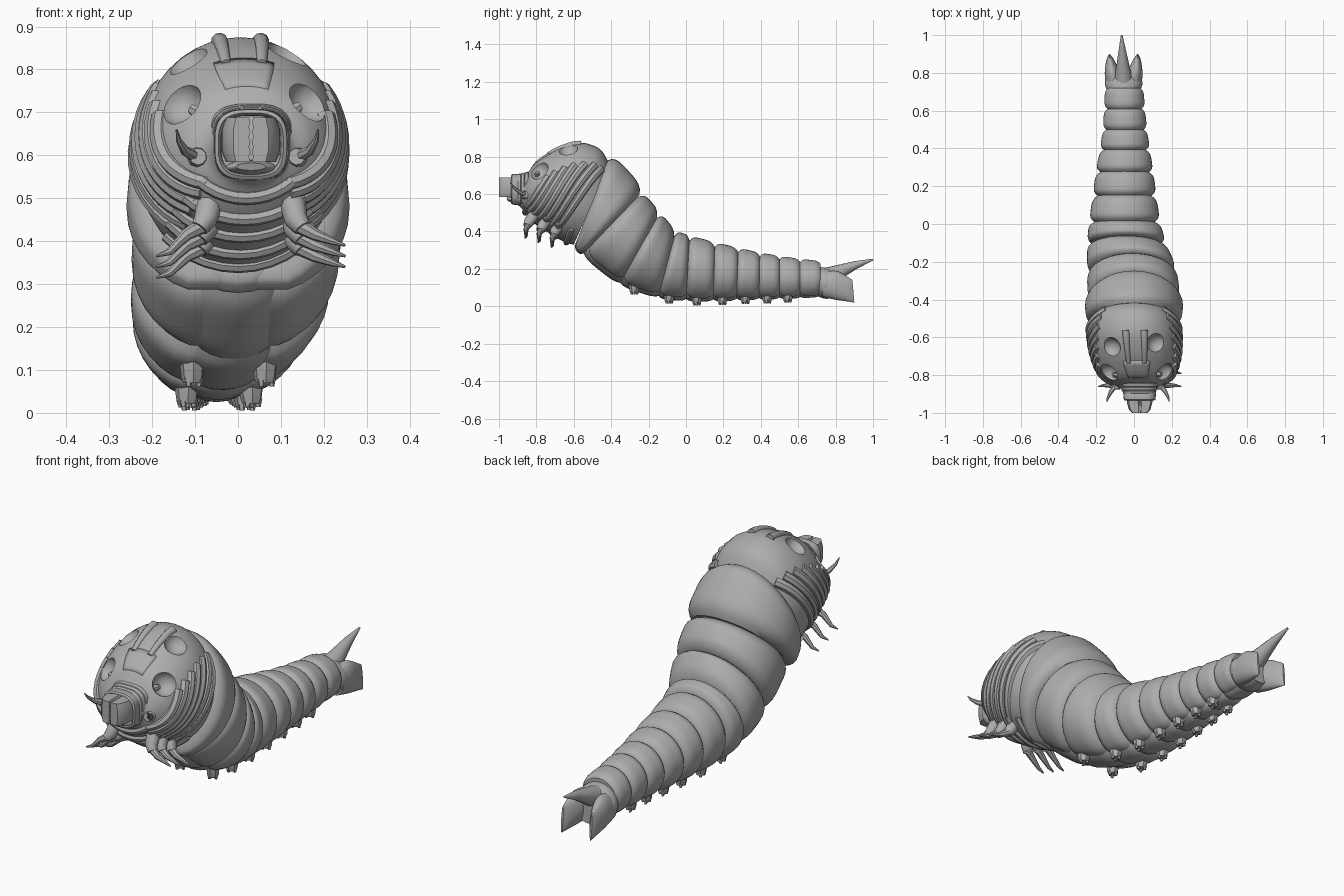
import bpy, bmesh, math
from mathutils import Vector

cube = bpy.data.objects.get("Cube")
if cube:
    bpy.data.objects.remove(cube, do_unlink=True)

skin = bpy.data.materials.new("grey skin")
skin.use_nodes = True
tone = (0.42, 0.42, 0.42, 1)
skin.diffuse_color = tone
skin.node_tree.nodes["Principled BSDF"].inputs["Base Color"].default_value = tone


def finish(name, bm, angle=40):
    """Turn a bmesh into a shaded, coloured object."""
    bmesh.ops.recalc_face_normals(bm, faces=bm.faces)
    mesh = bpy.data.meshes.new(name)
    bm.to_mesh(mesh)
    bm.free()
    obj = bpy.data.objects.new(name, mesh)
    bpy.context.collection.objects.link(obj)
    mesh.materials.append(skin)
    smooth(obj, angle)
    return obj


def smooth(obj, angle):
    bpy.ops.object.select_all(action="DESELECT")
    obj.select_set(True)
    bpy.context.view_layer.objects.active = obj
    bpy.ops.object.shade_smooth_by_angle(angle=math.radians(angle))


def skin_rings(name, rings, angle=40):
    """Bridge equal rings of points and cap both ends."""
    bm = bmesh.new()
    loops = [[bm.verts.new(p) for p in ring] for ring in rings]
    n = len(loops[0])
    for a, b in zip(loops, loops[1:]):
        for i in range(n):
            j = (i + 1) % n
            bm.faces.new((a[i], a[j], b[j], b[i]))
    bm.faces.new(loops[0])
    bm.faces.new(loops[-1])
    return finish(name, bm, angle)


# A section is (top y, top z, bottom y, bottom z, half width, centre x)
def mix(a, b, t):
    return [p + (q - p) * t for p, q in zip(a, b)]


def on_section(sec, a, scale=1, floor=-1):
    yt, zt, yb, zb, hw, cx = sec
    s = max(math.sin(a), floor) * scale
    return Vector((cx + hw * scale * math.cos(a),
                   (yt + yb) / 2 + (yt - yb) / 2 * s,
                   (zt + zb) / 2 + (zt - zb) / 2 * s))


def section_ring(sec, scale=1, floor=-1, n=40):
    return [on_section(sec, math.tau * i / n, scale, floor) for i in range(n)]


def spline(secs, u):
    """Smooth section between the listed ones."""
    i = min(max(int(u), 0), len(secs) - 2)
    t = u - i
    p0, p1 = secs[max(i - 1, 0)], secs[i]
    p2, p3 = secs[i + 1], secs[min(i + 2, len(secs) - 1)]
    return [b + t * (c - a + t * (2*a - 5*b + 4*c - d + t * (3*(b - c) + d - a))) / 2
            for a, b, c, d in zip(p0, p1, p2, p3)]


def loft(name, secs, steps=4):
    count = (len(secs) - 1) * steps
    return skin_rings(name, [section_ring(spline(secs, i / steps)) for i in range(count + 1)])


def horn(name, points, radius, tip=0.1, n=10):
    """Tapered tube through a path."""
    pts = [Vector(p) for p in points]
    rings = []
    for i, p in enumerate(pts):
        d = (pts[min(i + 1, len(pts) - 1)] - pts[max(i - 1, 0)]).normalized()
        u = d.orthogonal().normalized() if i == 0 else (u - d * u.dot(d)).normalized()
        v = d.cross(u)
        r = radius * (1 + (tip - 1) * i / (len(pts) - 1))
        rings.append([p + r * (u * math.cos(math.tau * k / n) + v * math.sin(math.tau * k / n))
                      for k in range(n)])
    return skin_rings(name, rings)


# Body segments between joint sections, from neck to tail
joints = [
    (-.41, .80, -.60, .31, .23, 0),
    (-.235, .61, -.56, .27, .24, 0),
    (-.14, .50, -.36, .11, .235, -.01),
    (-.055, .40, -.15, .04, .205, -.04),
    (.02, .375, 0, .025, .185, -.05),
    (.155, .34, .145, .025, .165, -.05),
    (.28, .31, .27, .03, .15, -.05),
    (.395, .285, .39, .035, .13, -.048),
    (.5, .267, .5, .038, .115, -.048),
    (.61, .252, .61, .042, .106, -.05),
    (.72, .24, .72, .05, .1, -.052)]
for k, (front, back) in enumerate(zip(joints, joints[1:])):
    swell = 1.1 if k == 0 else 1.02
    shell, belly = [], []
    for i in range(13):
        t = i / 12
        bulge = swell * (1 - 0.16 * abs(2 * t - 1) ** 4)
        sec = mix(front, back, t)
        shell.append(section_ring(sec, bulge, -0.88))
        yt, zt, yb, zb, hw, cx = sec
        plate = ((yt + yb) / 2, (zt + zb) / 2, yb, zb, hw * 0.55, cx)
        belly.append(section_ring(plate, bulge / swell, n=24))
    skin_rings(f"body_segment_{k}", shell)
    skin_rings(f"belly_plate_{k}", belly)
    # Paired stubby feet under the segments
    if 2 <= k <= 8:
        foot = mix(front, back, 0.4)
        for side in (-1, 1):
            x, y, z = foot[5] + side * foot[4] * 0.38, foot[2], foot[3]
            horn(f"stub_foot_{k}_{side}", [(x, y, z + .04), (x, y, z), (x, y, z - .012)], .03, .7, 7)
            for c in range(3):
                a = math.tau * c / 3
                px, py = x + .016 * math.cos(a), y + .016 * math.sin(a)
                horn(f"foot_hook_{k}_{side}_{c}", [(px, py, z), (px, py, z - .02)], .01, .6, 5)

# Tail: root, two side blades and the upper spike
loft("tail_root", [(.70, .21, .70, .055, .085, -.055), (.75, .205, .75, .04, .1, -.055),
                   (.81, .18, .81, .05, .075, -.055)])
for side in (-1, 1):
    c = -.055
    loft(f"tail_blade_{side}", [(.73, .18, .73, .05, .045, c + side * .05),
                                (.80, .19, .80, .035, .04, c + side * .06),
                                (.86, .16, .87, .025, .022, c + side * .07),
                                (.89, .14, .9, .02, .005, c + side * .075)])
horn("tail_spike", [(-.055, .74, .15), (-.058, .82, .185), (-.062, .91, .222), (-.065, 1, .25)], .055, .08, 14)

# Head
head_secs = [
    (-.41, .76, -.60, .33, .22, 0),
    (-.46, .84, -.64, .34, .237, 0),
    (-.56, .875, -.70, .37, .235, .005),
    (-.66, .855, -.76, .41, .222, .01),
    (-.75, .81, -.82, .45, .195, .015),
    (-.81, .765, -.86, .50, .15, .02),
    (-.85, .71, -.885, .53, .1, .025),
    (-.90, .70, -.915, .55, .08, .028)]
head = loft("head", head_secs, 6)


def on_head(u, degrees, scale=1):
    return on_section(spline(head_secs, u), math.radians(degrees), scale)


# Four eye hollows, cut from the head
eyes = [(4.5, 146), (4.45, 36), (2.9, 124), (2.7, 62)]
bm = bmesh.new()
for u, a in eyes:
    made = bmesh.ops.create_uvsphere(bm, u_segments=20, v_segments=12, radius=.056)
    bmesh.ops.translate(bm, verts=made["verts"], vec=on_head(u, a, 1.09))
cutter = finish("eye_cutter", bm)
cutter.hide_render = True
cut = head.modifiers.new("eye hollows", "BOOLEAN")
cut.operation, cut.object, cut.solver = "DIFFERENCE", cutter, "EXACT"
bpy.context.view_layer.objects.active = head
bpy.ops.object.modifier_apply(modifier=cut.name)
bpy.data.objects.remove(cutter, do_unlink=True)
smooth(head, 35)
for k, (u, a) in enumerate(eyes[:2]):
    horn(f"pupil_{k}", [on_head(u, a, .75), on_head(u, a, .86), on_head(u, a, .9)], .016, .6, 6)

# Brow plate and crown ridges
bm = bmesh.new()
grid = [[bm.verts.new(on_head(3.7 + i * .28, 70 + j * 5, 1.015)) for j in range(9)] for i in range(6)]
for p, q in zip(grid, grid[1:]):
    for j in range(8):
        bm.faces.new((p[j], p[j + 1], q[j + 1], q[j]))
brow = finish("brow_plate", bm)
brow.modifiers.new("thickness", "SOLIDIFY").thickness = .016
for a in (78, 102):
    horn(f"crown_ridge_{a}", [on_head(2 + i * .3, a, .985) for i in range(7)], .02, .6)

# Cheek folds sweeping forward and down, mirrored
for k in range(7):
    for side in (-1, 1):
        path = []
        for i in range(15):
            t = i / 14
            a = 48 - 5 * k - (105 - 6 * k) * t
            path.append(on_head(.5 + .5 * k + 1.5 * t, a if side > 0 else 180 - a,
                                .95 + .045 * math.sin(math.pi * t)))
        horn(f"cheek_fold_{k}_{side}", path, .024, .75, 8)

# Throat wrinkles
for k in range(5):
    horn(f"throat_wrinkle_{k}", [on_head(1 + k, 225 + 9 * i, .99) for i in range(11)], .017, 1, 8)


# Mouth: wrinkled snout rings and a squared lip
def squared(a, w, h, y):
    c, s = math.cos(a), math.sin(a)
    return Vector((.03 + w * math.copysign(abs(c) ** .65, c), y, .625 + h * math.copysign(abs(s) ** .65, s)))


def lip(name, profile):
    skin_rings(name, [[squared(math.tau * i / 36, r, r * .97, y) for i in range(36)] for r, y in profile])


for k in range(3):
    y = -.86 - .02 * k
    lip(f"snout_ring_{k}", [(.07, y + .03), (.098 - .005 * k, y + .015), (.094 - .005 * k, y), (.07, y - .01)])
lip("mouth_lip", [(.07, -.87), (.086, -.9), (.084, -.93), (.076, -.935), (.07, -.925), (.068, -.89)])

# Jaw plates meeting in a zigzag
for side in (-1, 1):
    edge = [(.003 + (.006 if i % 2 else 0) * side, .585 + i * .0115) for i in range(10)]
    if side > 0:
        edge = [(x + .001, z) for x, z in edge]
    else:
        edge = [(x - .005, z) for x, z in edge]
    outline = edge + [(side * .06, .688), (side * .07, .66), (side * .07, .61), (side * .06, .585)]
    rings = [[(.03 + x * f, y, z) for x, z in outline] for y, f in ((-.87, 1), (-.95, .95), (-.985, .8), (-1, .58))]
    skin_rings(f"jaw_plate_{side}", rings, 30)
loft("lower_lip", [(-.88, .59, -.88, .555, .06, .03), (-.93, .588, -.93, .555, .055, .03),
                   (-.96, .582, -.955, .565, .035, .03)])

# Feelers beside the mouth
for side in (-1, 1):
    x = .022 + side * .115
    horn(f"feeler_root_{side}", [(x, -.80, .60), (x, -.85, .595), (x, -.875, .597)], .03, .65, 9)
    horn(f"feeler_{side}", [(x, -.85, .595), (x + side * .03, -.89, .61), (x + side * .045, -.92, .635),
                            (x + side * .05, -.94, .66)], .016, .15, 7)

# Three pairs of clawed legs under the head
for k in range(3):
    y, z = -.84 + k * .07, .44 - k * .025
    for side in (-1, 1):
        x, drop = .03 + side * .09, .025 if side < 0 else 0
        horn(f"leg_root_{k}_{side}", [(x, y + .05, z + .08), (x + side * .015, y, z + .01),
                                      (x + side * .03, y - .01, z - .01)], .035, .6, 9)
        horn(f"leg_claw_{k}_{side}", [(x + side * .015, y, z), (x + side * .06, y - .015, z - .025),
                                      (x + side * .1, y - .015, z - .04 - drop),
                                      (x + side * .13, y - .02, z - .05 - drop)], .02, .15, 8)
